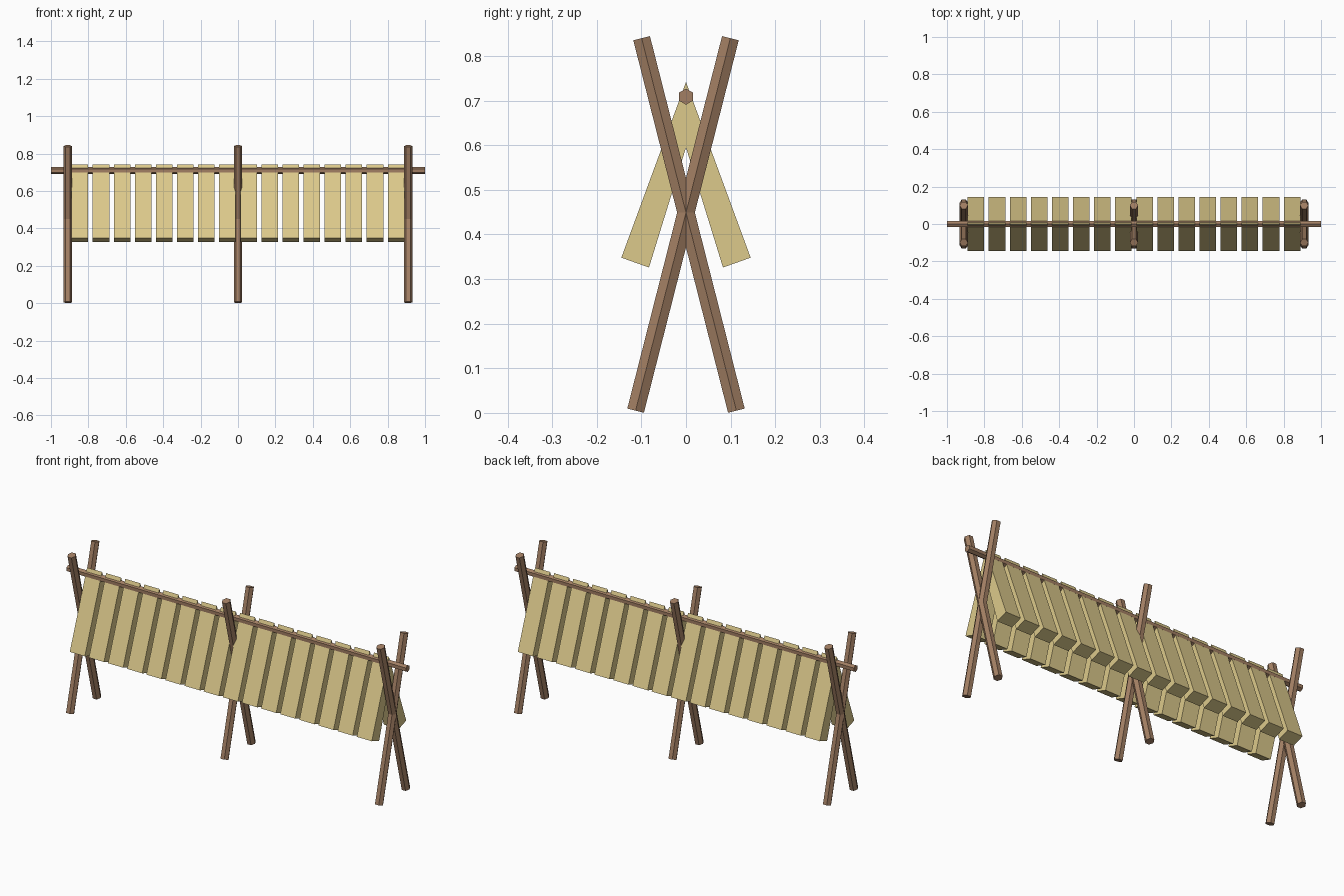
import bpy
import bmesh
from math import cos, sin, tau
from mathutils import Vector

cube = bpy.data.objects.get("Cube")
if cube:
    bpy.data.objects.remove(cube, do_unlink=True)


def material(name, rgb):
    mat = bpy.data.materials.new(name)
    mat.use_nodes = True
    mat.diffuse_color = (*rgb, 1)
    mat.node_tree.nodes["Principled BSDF"].inputs["Base Color"].default_value = (*rgb, 1)
    return mat


wood = material("brown wood", (0.36, 0.21, 0.125))
straw = material("pale straw", (0.72, 0.59, 0.26))


def extrude(name, profile, direction, mat):
    """Sweep a closed profile along a vector into a flat-shaded solid."""
    bm = bmesh.new()
    base = bm.faces.new([bm.verts.new(p) for p in profile])
    swept = bmesh.ops.extrude_face_region(bm, geom=[base], use_keep_orig=True)
    top = [v for v in swept["geom"] if isinstance(v, bmesh.types.BMVert)]
    bmesh.ops.translate(bm, verts=top, vec=direction)
    bmesh.ops.recalc_face_normals(bm, faces=bm.faces)
    mesh = bpy.data.meshes.new(name)
    bm.to_mesh(mesh)
    bm.free()
    mesh.materials.append(mat)
    obj = bpy.data.objects.new(name, mesh)
    bpy.context.collection.objects.link(obj)
    return obj


def hex_pole(name, start, end, radius, corner):
    """Six-sided pole with one edge facing the corner direction."""
    start, end, corner = Vector(start), Vector(end), Vector(corner)
    side = (end - start).normalized().cross(corner)
    ring = [start + radius * (corner * cos(i * tau / 6) + side * sin(i * tau / 6))
            for i in range(6)]
    return extrude(name, ring, end - start, wood)


# Crossed supports at both ends and the middle
for place, x in (("right", -0.91), ("middle", 0), ("left", 0.91)):
    for lean, s in (("front", -1), ("back", 1)):
        hex_pole(f"{place}_{lean}_leg", (x, s * 0.113, 0.005),
                 (x, -s * 0.0995, 0.84), 0.0222, (1, 0, 0))

# Ridge pole
hex_pole("ridge_pole", (-1, 0, 0.709), (1, 0, 0.709), 0.018, (0, 0, 1))

# Folded hanging strips draped over the ridge
half = [(0.145, 0.348), (0.083, 0.326)]
outline = [(0, 0.742), *half, (0, 0.595)] + [(-y, z) for y, z in reversed(half)]
count, pitch, width = 16, 0.1127, 0.0885
for i in range(count):
    x = (i - (count - 1) / 2) * pitch - width / 2
    extrude(f"hanging_strip_{i + 1}", [(x, y, z) for y, z in outline],
            Vector((width, 0, 0)), straw)
